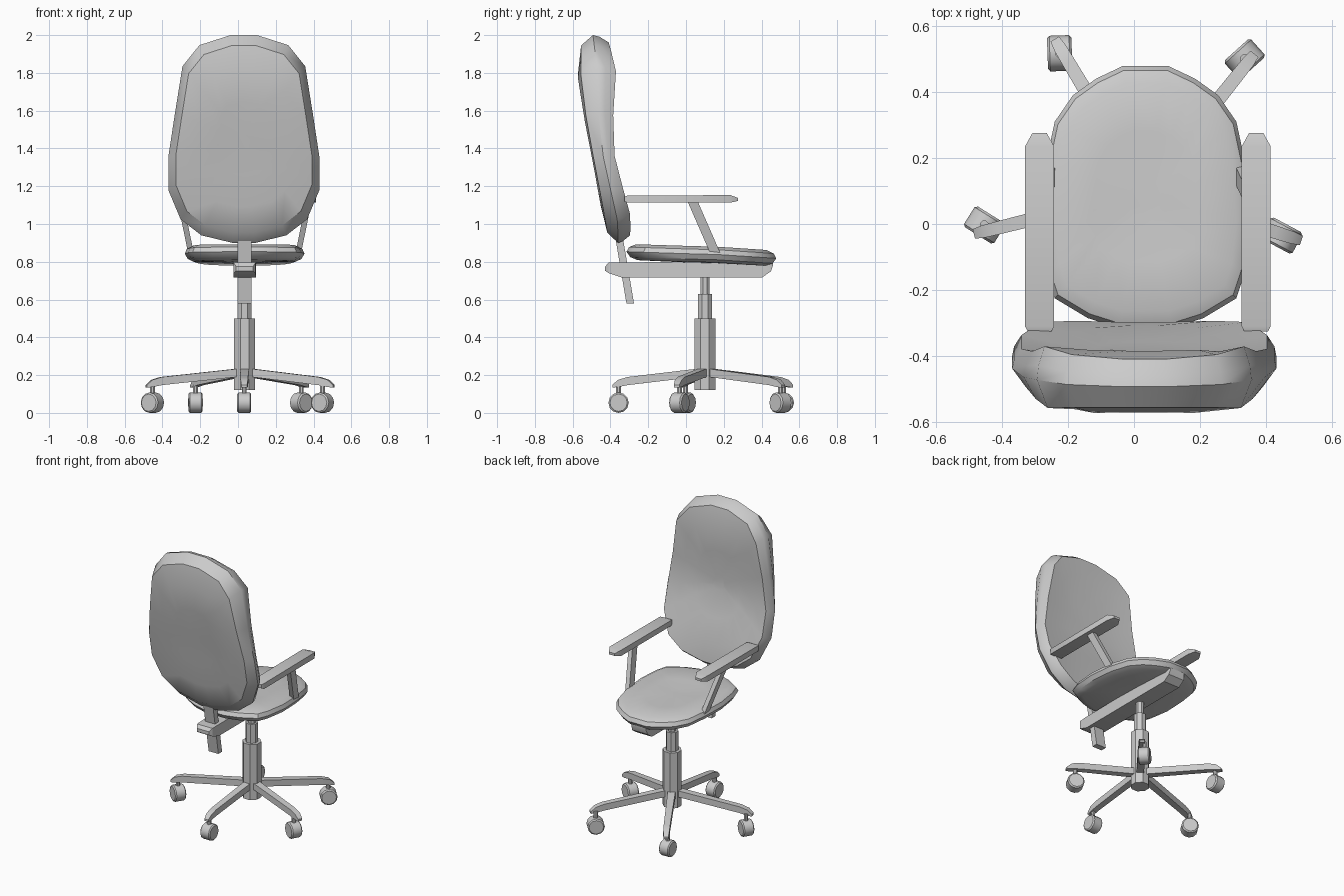
import bpy, bmesh, math
from mathutils import Vector

if "Cube" in bpy.data.objects:
    bpy.data.objects.remove(bpy.data.objects["Cube"])

grey = bpy.data.materials.new("plain grey")
grey.use_nodes = True
GREY = (0.6, 0.6, 0.6, 1)
grey.diffuse_color = GREY
grey.node_tree.nodes["Principled BSDF"].inputs["Base Color"].default_value = GREY

CX, CY = 0.035, 0.1          # axis of the column


def finish(name, bm, angle=30):
    bmesh.ops.recalc_face_normals(bm, faces=bm.faces)
    mesh = bpy.data.meshes.new(name)
    bm.to_mesh(mesh)
    bm.free()
    ob = bpy.data.objects.new(name, mesh)
    bpy.context.collection.objects.link(ob)
    mesh.materials.append(grey)
    bpy.ops.object.select_all(action='DESELECT')
    ob.select_set(True)
    bpy.context.view_layer.objects.active = ob
    bpy.ops.object.shade_smooth_by_angle(angle=math.radians(angle))
    return ob


def loft(name, rings, angle=30):
    """Skin a list of equal-length rings and close both ends."""
    bm = bmesh.new()
    loops = [[bm.verts.new(p) for p in ring] for ring in rings]
    n = len(loops[0])
    for a, b in zip(loops, loops[1:]):
        for i in range(n):
            j = (i + 1) % n
            bm.faces.new((a[i], a[j], b[j], b[i]))
    bm.faces.new(loops[0])
    bm.faces.new(loops[-1])
    return finish(name, bm, angle)


def beam(name, origin, direction, sections):
    """Rectangular bar; sections are (distance, half width, low z, high z)."""
    d = Vector((*direction, 0)).normalized()
    side = Vector((-d.y, d.x, 0))
    rings = []
    for r, w, lo, hi in sections:
        c = Vector((*origin, 0)) + d * r
        rings.append([c + side * s * w + Vector((0, 0, z))
                      for s, z in ((-1, lo), (1, lo), (1, hi), (-1, hi))])
    return loft(name, rings)


def strut(name, low, high, wx, wy):
    rings = [[(x + a * wx, y + b * wy, z) for a, b in ((-1, -1), (1, -1), (1, 1), (-1, 1))]
             for x, y, z in (low, high)]
    return loft(name, rings)


def tube(name, center, radius, z0, z1, sides=8):
    rings = [[(center[0] + radius * math.cos((k + .5) * math.tau / sides),
               center[1] + radius * math.sin((k + .5) * math.tau / sides), z)
              for k in range(sides)] for z in (z0, z1)]
    return loft(name, rings)


def lerp_table(table, v):
    if v <= table[0][0]:
        return table[0][1]
    for (a, p), (b, q) in zip(table, table[1:]):
        if v <= b:
            return p + (q - p) * (v - a) / (b - a)
    return table[-1][1]


def cushion(name, half, layers, place, angle=35):
    """Rounded pad: mirrored outline, scaled per layer and placed by depth."""
    outline = half + [(-u, v) for u, v in reversed(half)]
    mid = (half[0][1] + half[-1][1]) / 2
    rings = [[place(u * s, mid + (v - mid) * s, t) for u, v in outline] for s, t in layers]
    return loft(name, rings, angle)


# Backrest: tall pad, leaning back and hollow on its sitting side
REAR = [(.9, -.41), (.95, -.425), (1.31, -.49), (1.55, -.537), (1.77, -.572), (2, -.565)]
FACE = [(.9, -.31), (.945, -.295), (1.03, -.29), (1.155, -.325), (1.4, -.388),
        (1.6, -.385), (1.82, -.37), (2, -.42)]
back_half = [(.07, 2.0), (.235, 1.947), (.325, 1.835), (.365, 1.585), (.4, 1.355),
             (.4, 1.18), (.335, 1.025), (.225, .94), (.06, .9)]
cushion("backrest", back_half,
        [(.1, .03), (.35, .02), (.65, .0), (.9, .07), (1, .5), (.985, .72),
         (.93, 1), (.7, .95), (.4, .92), (.1, .9)],
        lambda u, v, t: (.031 + u, lerp_table(REAR, v) * (1 - t) + lerp_table(FACE, v) * t, v))

# Seat: flat rounded pad, slightly lower at its leading edge
seat_half = [(.07, .478), (.15, .44), (.22, .39), (.275, .31), (.305, .17), (.317, .0),
             (.3, -.15), (.275, -.225), (.175, -.285), (.08, -.315)]
cushion("seat", seat_half,
        [(.3, .797), (.85, .8), (.95, .815), (1, .843), (.965, .868), (.87, .884),
         (.5, .878), (.15, .872)],
        lambda u, v, t: (CX + u, v, t - .025 * max(0, v - .1) / .38 + .01 * max(0, -v) / .3))

# Mechanism under the seat, and the bar that carries the backrest
beam("seat_mechanism", (CX, 0), (0, 1),
     [(-.428, .045, .752, .775), (-.41, .058, .74, .795), (-.345, .06, .718, .797),
      (.405, .06, .718, .8), (.45, .06, .75, .8), (.46, .055, .78, .8)])
strut("backrest_bar", (CX, -.295, .578), (CX, -.358, .95), .037, .02)

# Armrests with slanted supports
for side, label in ((1, "left"), (-1, "right")):
    beam(label + "_armrest", (.042 + side * .328, 0), (0, 1),
         [(-.325, .036, 1.12, 1.145), (-.31, .044, 1.113, 1.15),
          (.235, .044, 1.113, 1.153), (.275, .022, 1.122, 1.138)])
    strut(label + "_armrest_support", (CX + side * .285, .153, .85),
          (CX + side * .34, .035, 1.12), .015, .027)

# Column
tube("column_sleeve", (CX, CY), .06, .12, .5)
tube("column_middle", (CX, CY), .04, .49, .63)
tube("column_top", (CX, CY), .026, .62, .73)

# Five legs: tip position, caster position, caster axle angle
legs = [((-.485, -.03), (-.453, -.003), 58), ((-.24, .56), (-.225, .517), 2),
        ((.365, .515), (.335, .5), -48), ((.507, -.05), (.447, -.035), 62),
        ((.033, -.39), (.033, -.357), 0)]
for i, (tip, pos, axle) in enumerate(legs, 1):
    d = Vector(tip) - Vector((CX, CY))
    r = d.length
    beam(f"leg_{i}", (CX, CY), d,
         [(.03, .024, .192, .235), (r - .08, .02, .147, .19),
          (r - .03, .019, .137, .175), (r, .015, .134, .148)])
    tube(f"caster_stem_{i}", pos, .014, .09, .15)
    # Caster wheel: short twelve-sided drum with a softened rim
    a = math.radians(axle)
    ax, roll = Vector((math.cos(a), math.sin(a), 0)), Vector((-math.sin(a), math.cos(a), 0))
    hub = Vector((*pos, .054))
    rings = []
    for off, rad in ((-.037, .046), (-.03, .054), (.03, .054), (.037, .046)):
        rings.append([hub + ax * off + rad * (roll * math.cos(k * math.tau / 12)
                      + Vector((0, 0, math.sin(k * math.tau / 12)))) for k in range(12)])
    loft(f"caster_{i}", rings, 35)
